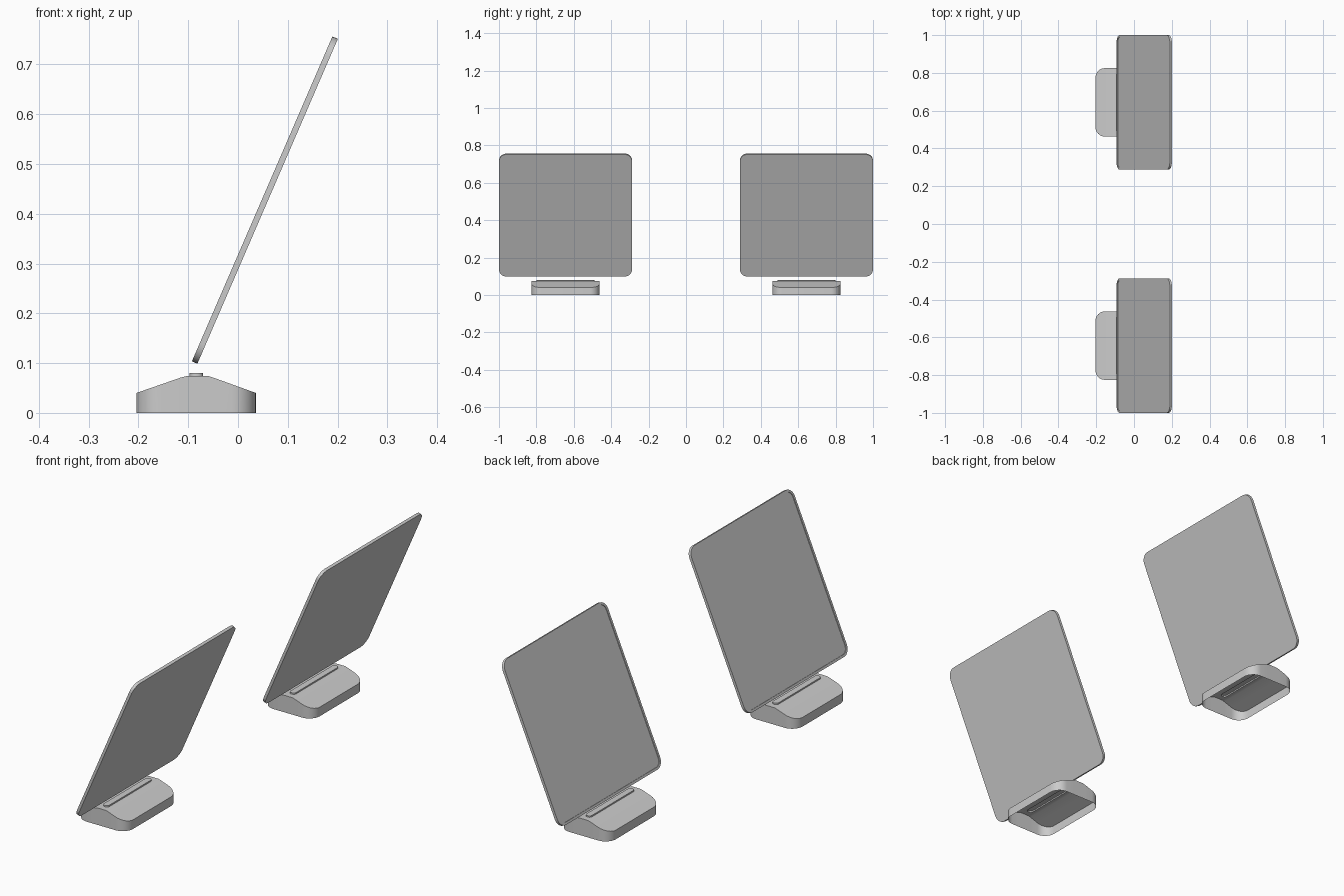
import bpy, bmesh, math
from mathutils import Matrix, Vector

if "Cube" in bpy.data.objects:
    bpy.data.objects.remove(bpy.data.objects["Cube"])

SPACING = 0.644          # y of each stand
SEG = 8                  # steps per rounded corner


def rounded_rect(hx, hy, r, seg=SEG):
    pts = []
    for k, (sx, sy) in enumerate([(1, 1), (-1, 1), (-1, -1), (1, -1)]):
        for i in range(seg + 1):
            a = math.pi / 2 * (k + i / seg)
            pts.append((sx * (hx - r) + r * math.cos(a), sy * (hy - r) + r * math.sin(a)))
    return pts


def finish(bm, name, y):
    bmesh.ops.remove_doubles(bm, verts=bm.verts, dist=1e-5)
    bmesh.ops.recalc_face_normals(bm, faces=bm.faces)
    mesh = bpy.data.meshes.new(name)
    bm.to_mesh(mesh)
    bm.free()
    ob = bpy.data.objects.new(name, mesh)
    ob.location.y = y
    bpy.context.collection.objects.link(ob)
    bpy.ops.object.select_all(action='DESELECT')
    ob.select_set(True)
    bpy.context.view_layer.objects.active = ob
    bpy.ops.object.shade_smooth_by_angle(angle=math.radians(30))
    return ob


def panel(name, y):
    # thin rounded plate with a narrow raised rim on its upper face
    bm = bmesh.new()
    half, t = 0.3555, 0.006

    def loop(h, r, z):
        return [bm.verts.new((px, py, z)) for px, py in rounded_rect(h, h, r)]
    loops = [loop(half, 0.04, -t), loop(half, 0.04, t),
             loop(half - 0.01, 0.03, t), loop(half - 0.01, 0.03, t - 0.003)]
    n = len(loops[0])
    for a, b in zip(loops, loops[1:]):
        for i in range(n):
            j = (i + 1) % n
            bm.faces.new((a[i], a[j], b[j], b[i]))
    bm.faces.new(loops[0][::-1])
    bm.faces.new(loops[-1])
    # lean the plate: local x runs up the slope, local z faces -x
    up = Vector((0.397, 0, 0.918))
    nrm = Vector((-0.918, 0, 0.397))
    side = nrm.cross(up)
    m = Matrix((up, side, nrm)).transposed().to_4x4()
    m.translation = (0.054, 0, 0.4275)
    bm.transform(m)
    finish(bm, name, y)


# roof profile (x, z) of the base
ROOF = [(-0.204, 0.04), (-0.115, 0.071), (-0.103, 0.074),
        (-0.06, 0.074), (-0.05, 0.071), (0.036, 0.04)]


def roof_z(x):
    for (x0, z0), (x1, z1) in zip(ROOF, ROOF[1:]):
        if x <= x1 + 1e-7:
            return z0 + (z1 - z0) * (x - x0) / (x1 - x0)
    return ROOF[-1][1]


def base(name, y):
    bm = bmesh.new()
    x0, x1, hw, r = ROOF[0][0], ROOF[-1][0], 0.181, 0.05
    steps = [r * (1 - math.cos(math.pi / 2 * i / SEG)) for i in range(SEG + 1)]
    xs = sorted([x0 + s for s in steps] + [x1 - s for s in steps] + [p[0] for p in ROOF[1:-1]])

    def half_width(x):
        d = max(0, r - min(x - x0, x1 - x))
        return hw - r + math.sqrt(max(0, r * r - d * d))

    def face(*pts):
        return bm.faces.new([bm.verts.new(p) for p in pts])

    # roof strips and side walls, open underneath
    for a, b in zip(xs, xs[1:]):
        wa, wb, za, zb = half_width(a), half_width(b), roof_z(a), roof_z(b)
        if abs(a + 0.103) > 1e-6:
            face((a, -wa, za), (b, -wb, zb), (b, wb, zb), (a, wa, za))
        for s in (-1, 1):
            face((a, s * wa, 0), (b, s * wb, 0), (b, s * wb, zb), (a, s * wa, za))
    for x in (x0, x1):
        w = half_width(x)
        face((x, -w, 0), (x, w, 0), (x, w, roof_z(x)), (x, -w, roof_z(x)))

    # flat crest with a slot-shaped opening carrying a hollow ridge
    def ring(pts):
        vs = [bm.verts.new(p) for p in pts]
        return vs, [bm.edges.new((vs[i], vs[(i + 1) % len(vs)])) for i in range(len(vs))]
    a, b, z = -0.103, -0.06, 0.074
    _, outer = ring([(a, -hw, z), (b, -hw, z), (b, hw, z), (a, hw, z)])
    outline = [(px - 0.0835, py) for px, py in rounded_rect(0.0135, 0.155, 0.012, 5)]
    low, inner = ring([(px, py, z) for px, py in outline])
    bmesh.ops.triangle_fill(bm, edges=outer + inner, use_beauty=True, normal=(0, 0, 1))
    # drop any fill inside the slot
    inside = [f for f in bm.faces if all(v in low for v in f.verts)
              and abs(f.calc_center_median().x + 0.0835) < 0.0125
              and abs(f.calc_center_median().y) < 0.15]
    bmesh.ops.delete(bm, geom=inside, context='FACES_ONLY')
    top = [bm.verts.new((px, py, 0.08)) for px, py in outline]
    n = len(low)
    for i in range(n):
        j = (i + 1) % n
        bm.faces.new((low[i], low[j], top[j], top[i]))
    bm.faces.new(top)
    finish(bm, name, y)


for label, s in (("front", -1), ("back", 1)):
    panel(label + "_panel", s * SPACING)
    base(label + "_base", s * SPACING)
